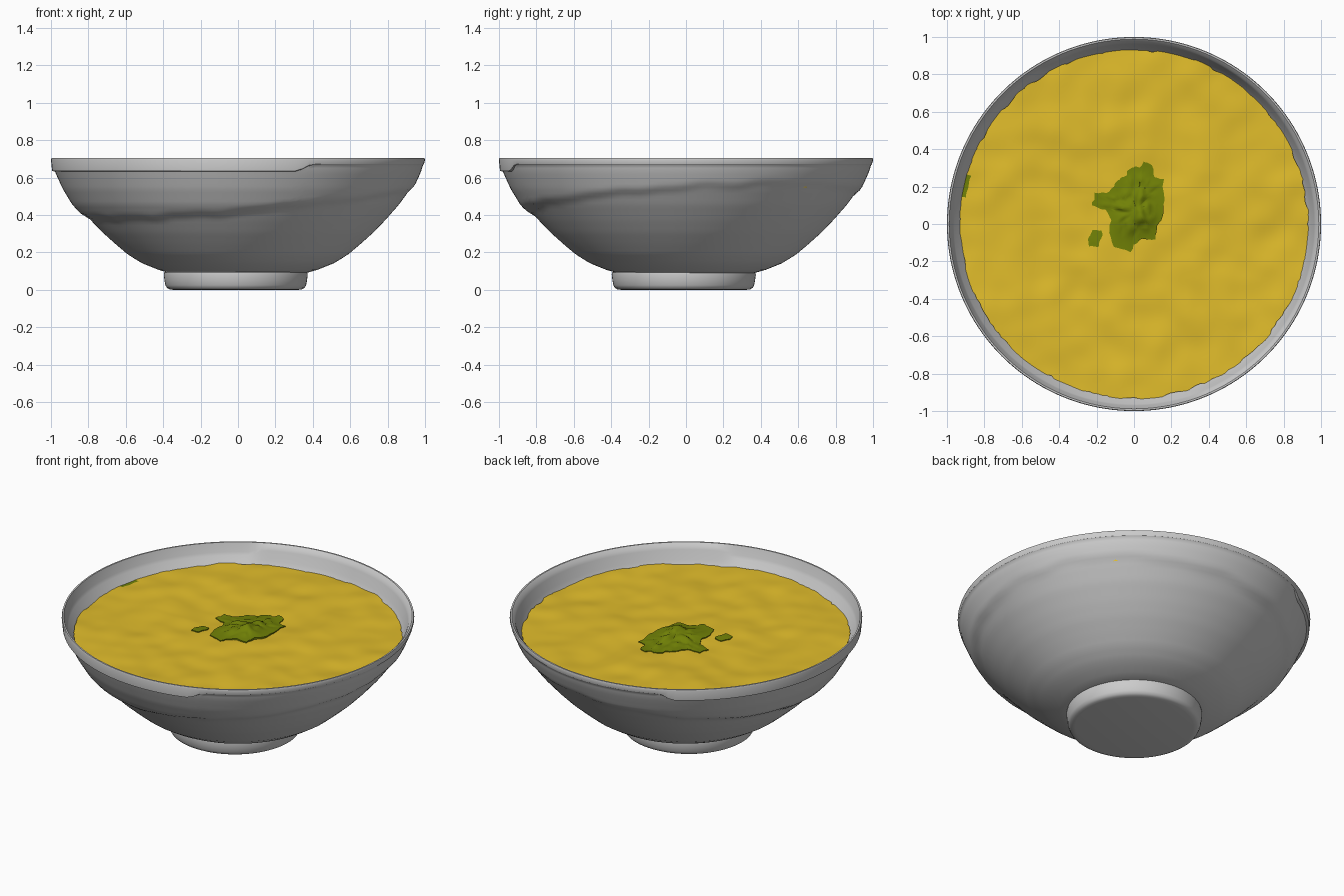
import bpy, bmesh, math
from mathutils import Vector, noise

if "Cube" in bpy.data.objects:
    bpy.data.objects.remove(bpy.data.objects["Cube"], do_unlink=True)


def material(name, rgb):
    m = bpy.data.materials.new(name)
    m.use_nodes = True
    m.diffuse_color = (*rgb, 1)
    bsdf = m.node_tree.nodes["Principled BSDF"]
    bsdf.inputs["Base Color"].default_value = (*rgb, 1)
    bsdf.inputs["Roughness"].default_value = 0.6
    return m


ceramic = material("light grey ceramic", (0.6, 0.6, 0.6))
yellow = material("yellow soup", (0.75, 0.505, 0.024))
green = material("green herbs", (0.165, 0.22, 0.002))


def loft(name, rings, mats, start_cap=True, angle=35):
    """Skin a stack of closed rings of points, closing the last ring."""
    bm = bmesh.new()
    rows = [[bm.verts.new(p) for p in ring] for ring in rings]
    n = len(rows[0])
    for a, b in zip(rows, rows[1:]):
        for i in range(n):
            j = (i + 1) % n
            bm.faces.new((a[i], a[j], b[j], b[i]))
    if start_cap:
        bm.faces.new(rows[0][::-1])
    bm.faces.new(rows[-1])
    mesh = bpy.data.meshes.new(name)
    bm.to_mesh(mesh)
    bm.free()
    ob = bpy.data.objects.new(name, mesh)
    bpy.context.collection.objects.link(ob)
    for m in mats:
        mesh.materials.append(m)
    bpy.ops.object.select_all(action='DESELECT')
    ob.select_set(True)
    bpy.context.view_layer.objects.active = ob
    bpy.ops.object.shade_smooth_by_angle(angle=math.radians(angle))
    return ob


def interp(table, z):
    """Radius at height z from a (radius, height) profile."""
    for (r0, z0), (r1, z1) in zip(table, table[1:]):
        if z <= z1:
            return r0 + (r1 - r0) * (z - z0) / (z1 - z0)
    return table[-1][0]


def smooth(a, b, x):
    t = min(1, max(0, (x - a) / (b - a)))
    return t * t * (3 - 2 * t)


# Bowl wall: a curved profile with a slanting hand-made ridge
SEG = 160
WALL = [(0.365, 0.09), (0.42, 0.105), (0.515, 0.143), (0.59, 0.19), (0.655, 0.245),
        (0.722, 0.305), (0.785, 0.37), (0.86, 0.455), (0.922, 0.54), (0.957, 0.6),
        (0.979, 0.64), (0.99, 0.67)]
ROWS = 34


def band_height(a):
    """Lower edge of the rim band, deeper over the left-front half."""
    deg = math.degrees(a) % 360
    inside = smooth(116, 121, deg) * (1 - smooth(288, 294, deg))
    return 0.668 - 0.036 * inside


def bowl_column(a):
    c, s = math.cos(a), math.sin(a)
    zb = band_height(a)
    ridge = 0.48 + 0.075 * c + 0.055 * s + 0.02 * noise.noise(Vector((5 * c, 5 * s, 0)))
    col = []
    for k in range(ROWS + 1):
        z = 0.09 + (zb - 0.09) * k / ROWS
        bulge = 0.025 * smooth(ridge - 0.03, ridge + 0.015, z) * min(1, max(0, (0.66 - z) / 0.2))
        col.append((interp(WALL, z) + bulge, z))
    # rim band, lip and inside
    col += [(0.994, zb + 0.004), (1.0, 0.695), (0.997, 0.705), (0.988, 0.705),
            (0.971, zb + 0.02), (0.963, zb + 0.002), (0.946, 0.615), (0.915, 0.555),
            (0.76, 0.4), (0.5, 0.22), (0.3, 0.16)]
    return [(r * c, r * s, z) for r, z in col]


columns = [bowl_column(2 * math.pi * i / SEG) for i in range(SEG)]
loft("bowl", list(zip(*columns)), [ceramic])


def circle(r, z, n, cx, cy):
    return [(cx + r * math.cos(2 * math.pi * i / n), cy + r * math.sin(2 * math.pi * i / n), z)
            for i in range(n)]


# Foot: short rounded pedestal, slightly off centre
FOOT = [(0.335, 0), (0.355, 0.003), (0.368, 0.01), (0.376, 0.025), (0.381, 0.05),
        (0.385, 0.08), (0.383, 0.092), (0.37, 0.102)]
loft("foot", [circle(r, z, 96, -0.012, -0.012) for r, z in FOOT], [ceramic])


# Soup: gently rippled disc with a ragged edge
def soup_height(x, y):
    return (0.592 + 0.01 * noise.noise(Vector((3 * x, 3 * y, 1.7)))
            + 0.009 * noise.noise(Vector((7 * x, 7 * y, 5.1))))


def soup_ring(r, n=240):
    pts = []
    for i in range(n):
        a = 2 * math.pi * i / n
        c, s = math.cos(a), math.sin(a)
        ragged = (0.01 * noise.noise(Vector((9 * c, 9 * s, 3.3)))
                  + 0.012 * noise.noise(Vector((24 * c, 24 * s, 6.3))))
        rr = r * (0.932 + ragged * smooth(0.85, 1, r))
        x, y = rr * c, rr * s
        pts.append((x, y, soup_height(x, y)))
    return pts


soup_rings = [soup_ring(k / 36) for k in range(36, 0, -1)]
skirt = [(x * 0.99, y * 0.99, z - 0.04) for x, y, z in soup_rings[0]]
soup = loft("soup", [skirt] + soup_rings, [yellow, green], start_cap=False, angle=60)
# a sliver of herbs showing on the left edge
for f in soup.data.polygons:
    ang = math.degrees(math.atan2(f.center.y, f.center.x)) % 360
    if 164 < ang < 171 and f.center.xy.length > 0.9:
        f.material_index = 1


# Herb garnish: ragged patches draped on the soup, crumpled in the middle
def garnish(name, outline, centre, lift):
    n_sub, rings = 4, []
    edge = []
    for p, q in zip(outline, outline[1:] + outline[:1]):
        for k in range(n_sub):
            t = k / n_sub
            x, y = p[0] + (q[0] - p[0]) * t, p[1] + (q[1] - p[1]) * t
            w = 0.014 * noise.noise(Vector((30 * x, 30 * y, 2)))
            edge.append((x + w, y - w))
    for k in range(13):
        f = 1 - k / 12.5
        ring = []
        for ex, ey in edge:
            x = centre[0] + (ex - centre[0]) * f
            y = centre[1] + (ey - centre[1]) * f
            mound = lift * math.exp(-((x - 0.03) ** 2 + (y - 0.05) ** 2) / 0.008)
            crumple = lift * smooth(0, 0.6, 1 - f) * abs(noise.noise(Vector((16 * x, 16 * y, 8))))
            ring.append((x, y, soup_height(x, y) + 0.005 + mound + crumple))
        rings.append(ring)
    base = [(x, y, z - 0.012) for x, y, z in rings[0]]
    loft(name, [base] + rings, [green], start_cap=False, angle=50)


garnish("herb_garnish", [
    (0.16, 0.06), (0.155, 0.15), (0.16, 0.24), (0.11, 0.25), (0.10, 0.31), (0.05, 0.335),
    (0.03, 0.30), (-0.02, 0.31), (-0.05, 0.25), (-0.09, 0.235), (-0.13, 0.17),
    (-0.21, 0.165), (-0.225, 0.10), (-0.15, 0.075), (-0.12, 0.02), (-0.13, -0.05),
    (-0.11, -0.12), (-0.02, -0.15), (0.03, -0.085), (0.115, -0.08), (0.12, -0.01)],
    (0.01, 0.08), 0.035)
garnish("herb_fleck", [(-0.17, -0.06), (-0.18, -0.03), (-0.22, -0.035), (-0.25, -0.08),
                       (-0.24, -0.12), (-0.19, -0.12)], (-0.21, -0.075), 0.002)
